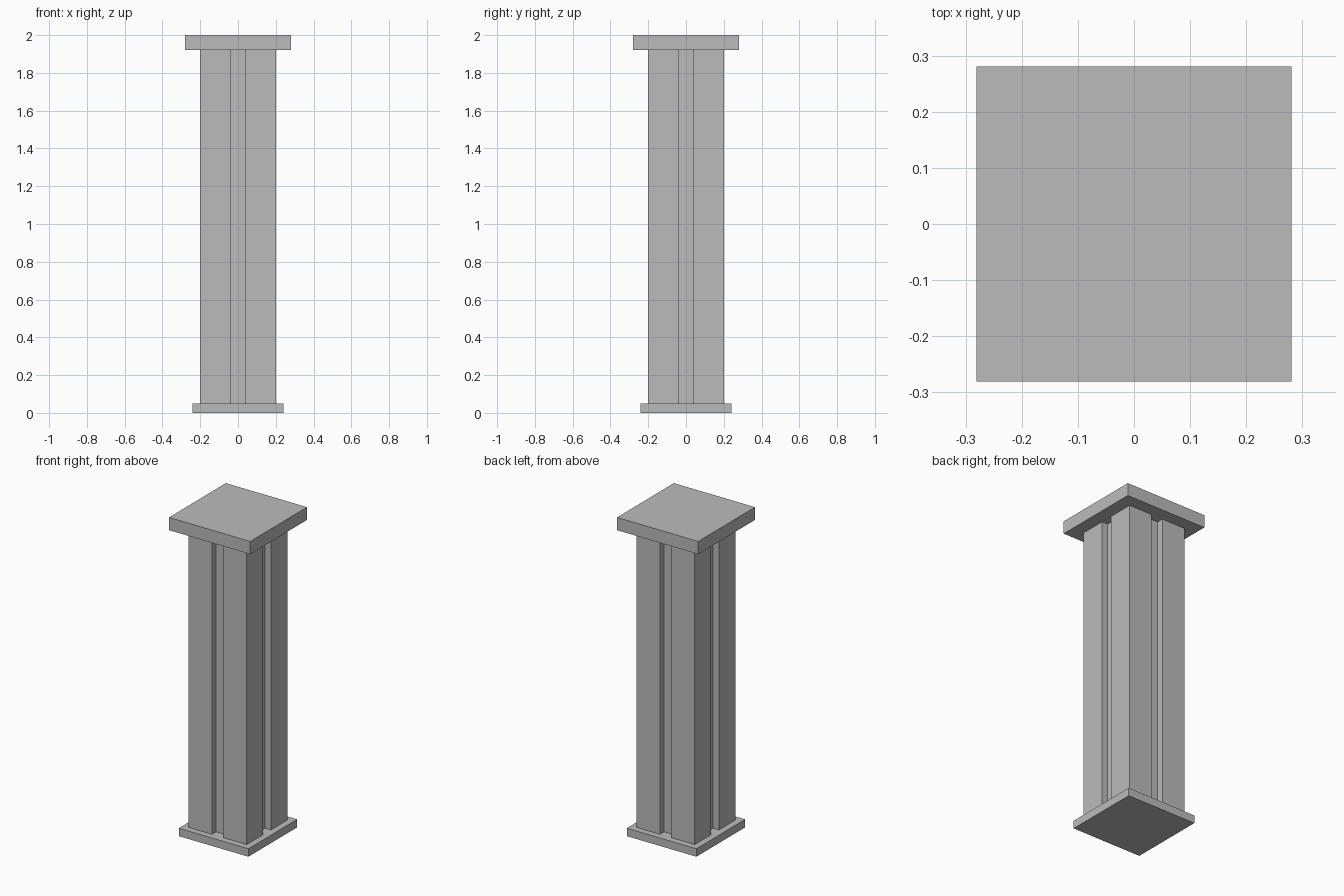
import bpy

cube = bpy.data.objects.get("Cube")
if cube:
    bpy.data.objects.remove(cube, do_unlink=True)

BASE_TOP, CAP_BOTTOM, HEIGHT = 0.05, 1.92, 2.0
BASE, CAP = 0.241, 0.281           # half widths of the slabs
SHAFT, CORE, GROOVE = 0.201, 0.16, 0.04   # half widths of shaft, core and groove

# Single plain grey
stone = bpy.data.materials.new("plain_grey")
stone.use_nodes = True
grey = (0.5, 0.5, 0.5, 1)
stone.diffuse_color = grey
stone.node_tree.nodes["Principled BSDF"].inputs["Base Color"].default_value = grey


def extrude_outline(name, outline, z0, z1):
    """Upright prism over a counter-clockwise outline."""
    n = len(outline)
    verts = [(x, y, z) for z in (z0, z1) for x, y in outline]
    faces = [tuple(reversed(range(n))), tuple(range(n, 2 * n))]
    faces += [(i, (i + 1) % n, (i + 1) % n + n, i + n) for i in range(n)]
    mesh = bpy.data.meshes.new(name)
    mesh.from_pydata(verts, [], faces)
    mesh.materials.append(stone)
    obj = bpy.data.objects.new(name, mesh)
    bpy.context.collection.objects.link(obj)
    return obj


def square(h):
    return [(-h, -h), (h, -h), (h, h), (-h, h)]


# Shaft outline: one grooved side, turned a quarter at a time
side = [(-SHAFT, -SHAFT), (-GROOVE, -SHAFT), (-GROOVE, -CORE),
        (GROOVE, -CORE), (GROOVE, -SHAFT)]
shaft_outline = []
for _ in range(4):
    shaft_outline += side
    side = [(-y, x) for x, y in side]

# Base slab, grooved shaft, cap slab
extrude_outline("base_slab", square(BASE), 0, BASE_TOP)
extrude_outline("grooved_shaft", shaft_outline, BASE_TOP, CAP_BOTTOM)
extrude_outline("cap_slab", square(CAP), CAP_BOTTOM, HEIGHT)
